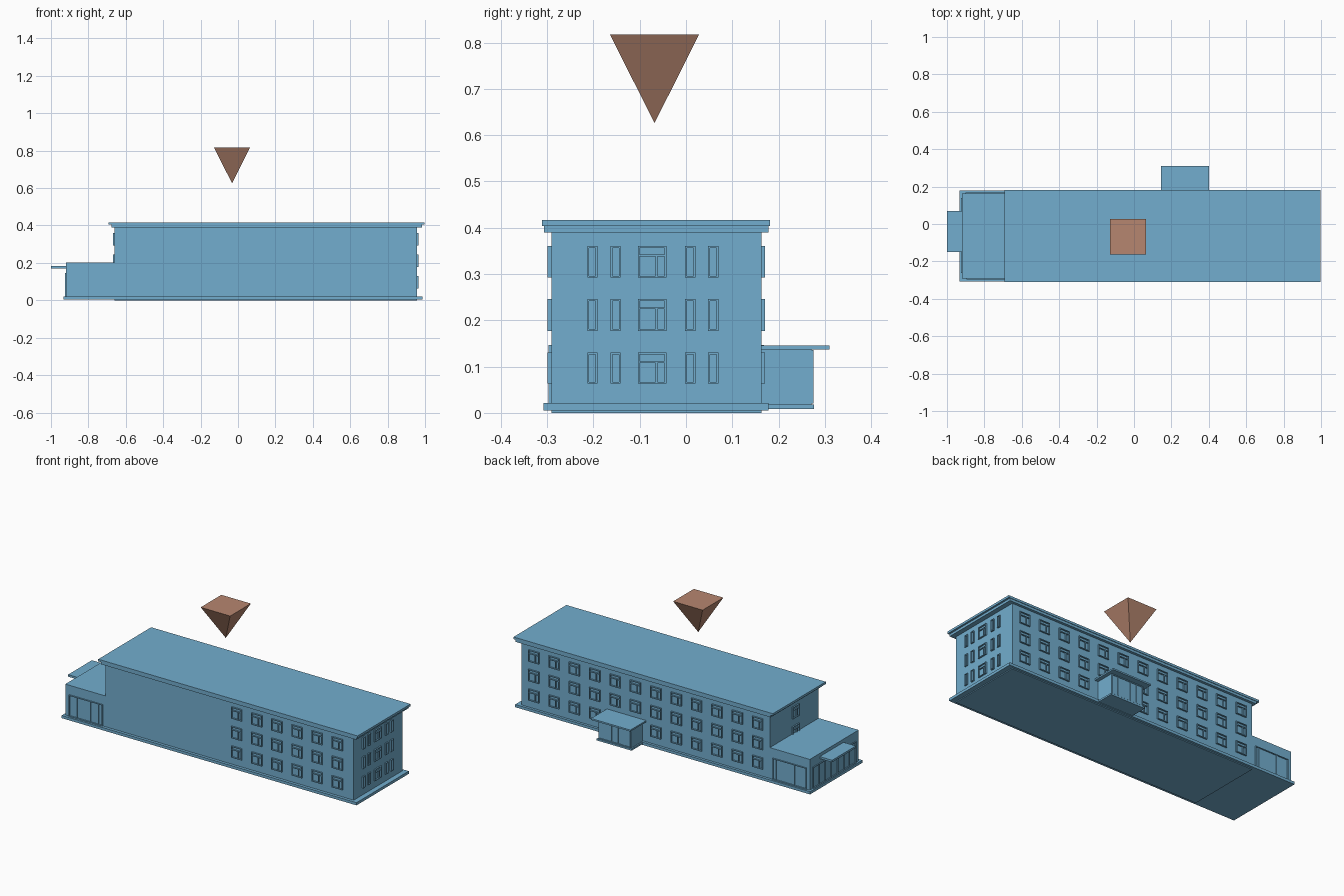
import bpy, bmesh
from mathutils import Vector, Matrix

if "Cube" in bpy.data.objects:
    bpy.data.objects.remove(bpy.data.objects["Cube"])


def material(name, rgb):
    m = bpy.data.materials.new(name)
    m.diffuse_color = (*rgb, 1)
    m.use_nodes = True
    m.node_tree.nodes["Principled BSDF"].inputs["Base Color"].default_value = m.diffuse_color
    return m


BLUE = material("wall_blue", (0.17, 0.42, 0.62))
BROWN = material("marker_brown", (0.47, 0.24, 0.16))
UP = Vector((0, 0, 1))


def finish(name, bm, mat):
    bmesh.ops.recalc_face_normals(bm, faces=bm.faces)
    me = bpy.data.meshes.new(name)
    bm.to_mesh(me)
    bm.free()
    me.materials.append(mat)
    ob = bpy.data.objects.new(name, me)
    bpy.context.collection.objects.link(ob)
    return ob


def add_box(bm, lo, hi):
    lo, hi = Vector(lo), Vector(hi)
    size = [abs(a) for a in hi - lo]
    bmesh.ops.create_cube(bm, size=1, matrix=Matrix.Translation((lo + hi) / 2) @ Matrix.Diagonal((*size, 1)))


def box(name, x, y, z):
    bm = bmesh.new()
    add_box(bm, (x[0], y[0], z[0]), (x[1], y[1], z[1]))
    return finish(name, bm, BLUE)


def frames(name, origin, normal, items, depth=0.008):
    """Window frames on one wall; items are (centre, width, bottom, top, mullions, transom)."""
    o, n = Vector(origin), Vector(normal)
    u = UP.cross(n)
    t = 0.004
    bm = bmesh.new()

    def bar(a, b, c, d, out=depth):
        add_box(bm, o + u * a + UP * c - n * 0.002, o + u * b + UP * d + n * out)

    for centre, w, z0, z1, mullions, transom in items:
        # centre is a world coordinate along the wall
        c = centre * (u.x + u.y)
        l, r = c - w / 2, c + w / 2
        bar(l, l + t, z0, z1)
        bar(r - t, r, z0, z1)
        bar(l + t, r - t, z0, z0 + t)
        bar(l + t, r - t, z1 - t, z1)
        top = z1 - t
        if transom:
            top = z1 - transom
            bar(l + t, r - t, top, top + t, depth - 0.001)
        for f in mullions:
            m = l + f * w
            bar(m - t / 2, m + t / 2, z0 + t, top, depth - 0.001)
    return finish(name, bm, BLUE)


# Main masses
X0, X1, Y0, Y1 = -0.66, 0.957, -0.291, 0.163
box("main_block", (X0, X1), (Y0, Y1), (0, 0.395))
box("annex_block", (-0.92, X0), (Y0, Y1), (0.005, 0.202))
box("base_plinth", (-0.932, 0.987), (-0.308, 0.178), (0.005, 0.021))
box("roof_cornice", (-0.676, 0.985), (-0.307, 0.178), (0.39, 0.404))
box("roof_slab", (-0.692, 0.996), (-0.311, 0.181), (0.404, 0.417))

# Window rows shared by every wall
ROWS = [(0.063, 0.13), (0.177, 0.246), (0.292, 0.36)]
MULL = [0.65]


def wide(c, z, w=0.068):
    return (c, w, z[0], z[1], MULL, 0.022)


frames("front_windows", (0, Y0, 0), (0, -1, 0),
       [wide(0.852 - 0.131 * i, z) for i in range(6) for z in ROWS])
frames("back_windows", (0, Y1, 0), (0, 1, 0),
       [wide(0.875 - 0.1325 * i, z) for i in range(12) for z in ROWS
        if not (z is ROWS[0] and i in (4, 5))])
side = []
for z in ROWS:
    side.append(wide(-0.073, z, 0.062))
    side += [(c, 0.022, z[0], z[1], [], 0) for c in (-0.202, -0.152, 0.009, 0.059)]
frames("right_windows", (X1, 0, 0), (1, 0, 0), side)
frames("left_windows", (X0, 0, 0), (-1, 0, 0), [wide(-0.073, z, 0.062) for z in ROWS[1:]])

# Annex glazing and canopy
frames("annex_front_glazing", (0, Y0, 0), (0, -1, 0),
       [(-0.785, 0.22, 0.021, 0.147, [0.24, 0.63, 0.87], 0)], 0.006)
frames("annex_back_glazing", (0, Y1, 0), (0, 1, 0),
       [(-0.79, 0.22, 0.021, 0.147, [0.1, 0.65], 0)], 0.006)
frames("annex_end_glazing", (-0.92, 0, 0), (-1, 0, 0),
       [(-0.062, 0.40, 0.021, 0.147, [0.15, 0.28, 0.42, 0.58, 0.72, 0.85], 0)], 0.006)
box("annex_canopy", (-1, -0.915), (-0.151, 0.07), (0.171, 0.183))

# Back entrance porch
box("porch_base", (0.16, 0.387), (Y1, 0.277), (0.008, 0.018))
box("porch_body", (0.168, 0.379), (Y1 - 0.01, 0.271), (0.016, 0.138))
box("porch_roof", (0.145, 0.401), (Y1 - 0.01, 0.31), (0.137, 0.146))
frames("porch_glazing", (0, 0.271, 0), (0, 1, 0),
       [(0.2735, 0.205, 0.02, 0.136, [0.2, 0.4, 0.6, 0.8], 0)], 0.004)

# Inverted pyramid marker above the roof
bm = bmesh.new()
top = [bm.verts.new((-0.032 + sx * 0.096, -0.068 + sy * 0.096, 0.817))
       for sx, sy in ((-1, -1), (1, -1), (1, 1), (-1, 1))]
tip = bm.verts.new((-0.032, -0.068, 0.626))
bm.faces.new(top)
for i in range(4):
    bm.faces.new((top[i], top[(i + 1) % 4], tip))
finish("marker_pyramid", bm, BROWN)
